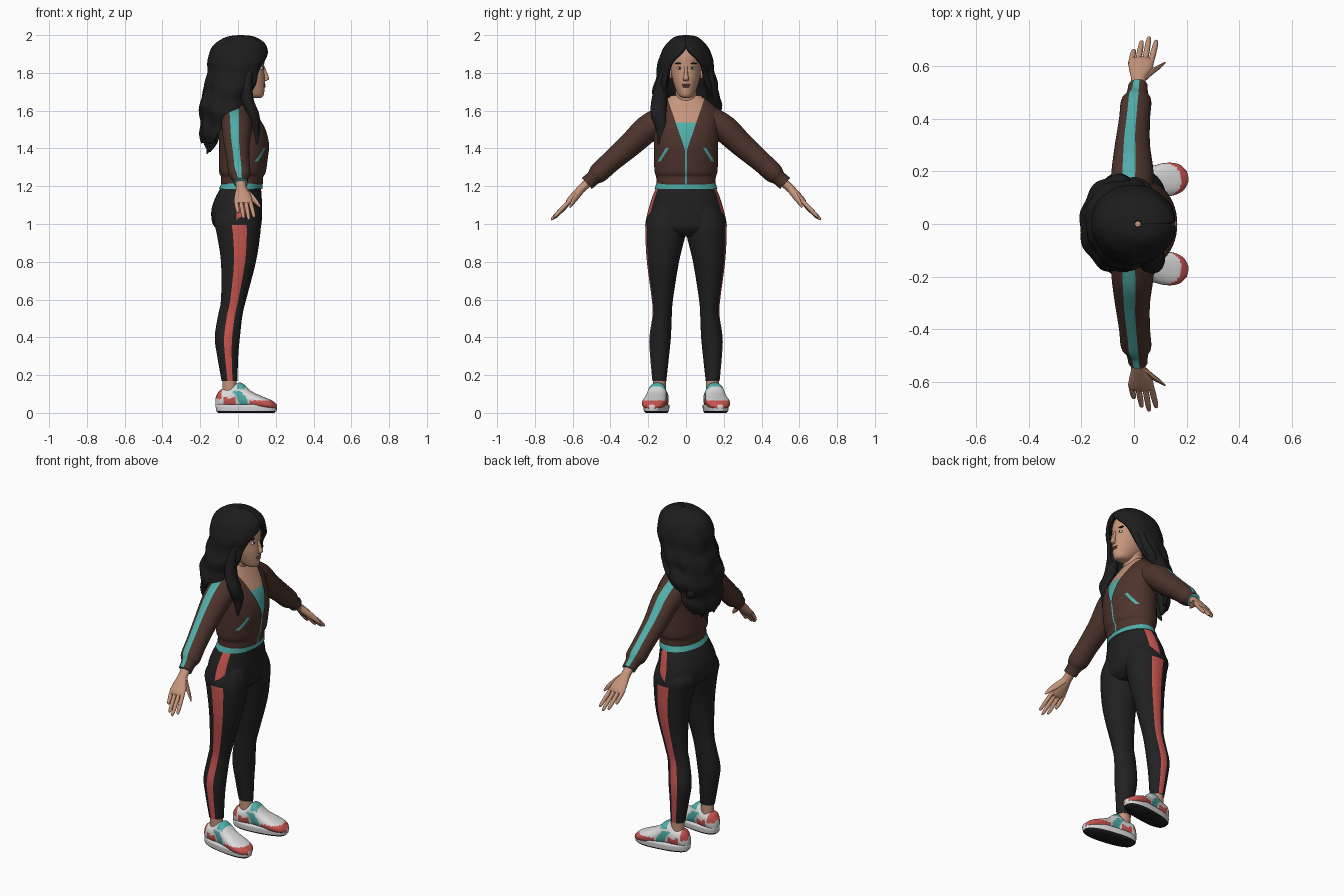
import bpy, bmesh, math
from mathutils import Vector

if "Cube" in bpy.data.objects:
    bpy.data.objects.remove(bpy.data.objects["Cube"], do_unlink=True)

X, Y, Z = Vector((1, 0, 0)), Vector((0, 1, 0)), Vector((0, 0, 1))


def material(name, r, g, b):
    mat = bpy.data.materials.new(name)
    mat.use_nodes = True
    mat.diffuse_color = (r, g, b, 1)
    bsdf = mat.node_tree.nodes["Principled BSDF"]
    bsdf.inputs["Base Color"].default_value = (r, g, b, 1)
    bsdf.inputs["Roughness"].default_value = .8
    return mat


hair_black = material("hair black", .012, .012, .012)
legging_black = material("legging black", .015, .015, .016)
brown = material("jacket brown", .075, .034, .025)
teal = material("teal", .08, .42, .4)
red = material("coral red", .58, .09, .08)
skin = material("skin", .56, .3, .2)
white = material("shoe white", .7, .7, .7)
lip = material("lip", .3, .09, .08)


def spline(rings, steps):
    """Catmull-Rom interpolation between rings of numbers."""
    out = []
    for i in range(len(rings) - 1):
        p = [rings[max(0, min(len(rings) - 1, i + d))] for d in (-1, 0, 1, 2)]
        for s in range(steps):
            t = s / steps
            out.append([b + t / 2 * (c - a + t * (2 * a - 5 * b + 4 * c - d + t * (3 * (b - c) + d - a)))
                        for a, b, c, d in zip(*p)])
    return out + [list(rings[-1])]


def finish(name, bm, mats):
    bmesh.ops.recalc_face_normals(bm, faces=bm.faces)
    mesh = bpy.data.meshes.new(name)
    bm.to_mesh(mesh)
    bm.free()
    for mat in mats:
        mesh.materials.append(mat)
    obj = bpy.data.objects.new(name, mesh)
    bpy.context.collection.objects.link(obj)
    bpy.ops.object.select_all(action='DESELECT')
    obj.select_set(True)
    bpy.context.view_layer.objects.active = obj
    bpy.ops.object.shade_smooth_by_angle(angle=math.radians(50))
    return obj


def skin_rings(rings, a, b, rule=None, sides=32, steps=4, cap=True, power=1, ripple=None):
    """Rings (x, y, z, radius a, radius b[, start, end angle]) joined into a surface."""
    bm, rows = bmesh.new(), []
    arc = len(rings[0]) > 5
    for ring in spline(rings, steps):
        t0, t1 = ring[5:7] if arc else (0, 360)
        row = []
        for k in range(sides + arc):
            t = math.radians(t0 + (t1 - t0) * k / sides)
            ca, sa = (math.copysign(abs(f(t)) ** power, f(t)) for f in (math.cos, math.sin))
            w = ripple(t, ring[2]) if ripple else 1
            row.append(bm.verts.new(Vector(ring[:3]) + (a * ca * ring[3] + b * sa * ring[4]) * w))
        rows.append(row)
    for low, high in zip(rows, rows[1:]):
        for k in range(sides):
            n = (k + 1) % len(low)
            f = bm.faces.new((low[k], low[n], high[n], high[k]))
            if rule:
                angle = (k + .5) / sides * 360
                f.material_index = rule(angle - 360 if angle > 180 else angle, f.calc_center_median())
    if cap and not arc:
        for row in (rows[0], rows[-1]):
            f = bm.faces.new(row)
            f.material_index = rule(0, f.calc_center_median()) if rule else 0
    return bm


def loft(name, rings, a, b, mats, *args, **kw):
    return finish(name, skin_rings(rings, a, b, *args, **kw), mats)


def upright(table, y=0, grow=0):
    """Rows (z, back x, front x, half width) to horizontal rings, a = y and b = x."""
    return [((r[1] + r[2]) / 2, y, r[0], r[3] + grow, (r[2] - r[1]) / 2 + grow) for r in table]


def blob(name, pos, size, mat):
    bm = bmesh.new()
    bmesh.ops.create_uvsphere(bm, u_segments=16, v_segments=10, radius=1)
    bmesh.ops.scale(bm, vec=size, verts=bm.verts)
    bmesh.ops.translate(bm, vec=pos, verts=bm.verts)
    return finish(name, bm, [mat])


def forward_angle(k):
    return k if abs(k) < 90 else math.copysign(180, k) - k


# Hips and waistband
hips = [(1.21, -.08, .12, .15), (1.15, -.115, .125, .176), (1.08, -.14, .127, .198),
        (1.01, -.137, .125, .213), (.97, -.11, .115, .2), (.935, -.06, .08, .1)]
loft("hips", upright(hips), Y, X, [legging_black, red],
     lambda k, c: int(3 < forward_angle(k) < 22 and c.z > .96), sides=48)
loft("waistband", upright([(1.185, -.098, .126, .163), (1.22, -.082, .126, .153)], grow=.003),
     Y, X, [teal], sides=48)

# Jacket with a cut neckline, zip and slanted pockets
torso = [(1.205, -.082, .125, .152), (1.215, -.09, .132, .157), (1.25, -.09, .134, .158),
         (1.275, -.1, .147, .166), (1.35, -.1, .158, .17), (1.42, -.1, .165, .17),
         (1.5, -.105, .15, .175), (1.57, -.1, .115, .178), (1.62, -.085, .085, .155),
         (1.66, -.065, .06, .11), (1.68, -.055, .05, .085)]
bm = skin_rings(upright(torso), Y, X, sides=48, cap=False)


def cut(point, normal, inside):
    faces = [f for f in bm.faces if f.calc_center_median().x > .03 and inside(f.calc_center_median())]
    geom = faces + list({e for f in faces for e in f.edges}) + list({v for f in faces for v in f.verts})
    bmesh.ops.bisect_plane(bm, geom=geom, plane_co=point, plane_no=normal)


NECK_BASE, NECK_SLOPE, ZIP = 1.375, .34, .005
for s in (1, -1):
    cut((0, 0, NECK_BASE), Vector((0, s, -NECK_SLOPE)), lambda c: c.z > 1.3)
    cut((0, s * ZIP, 0), Y, lambda c: c.z < 1.45)
    slant = Vector((0, s * .85, .53))
    for d in (-.007, .007):
        cut(Vector((0, s * .12, 1.368)) + slant * d, slant, lambda c: 1.32 < c.z < 1.42 and .07 < s * c.y)
bmesh.ops.delete(bm, context='FACES', geom=[
    f for f in bm.faces if f.calc_center_median().x > .02
    and abs(f.calc_center_median().y) < NECK_SLOPE * (f.calc_center_median().z - NECK_BASE)])
for f in bm.faces:
    c = f.calc_center_median()
    pocket = abs((abs(c.y) - .12) * .85 + (c.z - 1.368) * .53) < .007 and 1.33 < c.z < 1.41
    f.material_index = int(c.x > .03 and (abs(c.y) < ZIP or pocket))
finish("jacket", bm, [brown, teal])

# Chest with camisole, neck and head
loft("chest", upright(torso[3:], grow=-.008), Y, X, [skin, teal], lambda k, c: int(c.z < 1.53), sides=48)
loft("neck", upright([(1.56, -.07, .06, .075), (1.65, -.05, .055, .058), (1.76, -.04, .085, .056)]), Y, X, [skin])
head = [(1.668, .08, .12, .018), (1.68, .03, .135, .038), (1.72, -.03, .141, .058),
        (1.77, -.06, .142, .073), (1.82, -.08, .138, .08), (1.88, -.09, .138, .08),
        (1.93, -.08, .118, .068), (1.965, -.03, .07, .03)]
loft("head", upright(head), Y, X, [skin])
loft("nose", [(.133, 0, 1.835, .008, .008), (.145, 0, 1.795, .01, .011),
              (.152, 0, 1.768, .015, .013), (.14, 0, 1.757, .012, .008)], Y, X, [skin], sides=16)
blob("upper_lip", (.137, 0, 1.737), (.009, .024, .005), lip)
blob("lower_lip", (.137, 0, 1.727), (.009, .019, .006), lip)
for s, side in ((1, "left"), (-1, "right")):
    blob(side + "_eye", (.125, s * .034, 1.825), (.008, .016, .008), white)
    blob(side + "_iris", (.131, s * .034, 1.826), (.004, .006, .006), hair_black)
    blob(side + "_brow", (.126, s * .037, 1.85), (.008, .022, .004), hair_black)
    blob(side + "_ear", (.03, s * .082, 1.8), (.02, .012, .032), skin)

# Hair: open curtain around the face, then loose locks
curtain = [(.015, 0, 1.99, .012, .012, 0, 360), (.015, 0, 1.982, .07, .055, 0, 360),
           (.012, 0, 1.955, .118, .088, 0, 360), (.006, 0, 1.92, .142, .115, 4, 356),
           (0, 0, 1.86, .15, .136, 30, 330), (-.01, 0, 1.8, .145, .145, 40, 320),
           (-.03, 0, 1.72, .14, .158, 46, 318), (-.055, 0, 1.65, .137, .17, 55, 310),
           (-.07, 0, 1.58, .12, .165, 80, 285), (-.085, 0, 1.5, .105, .145, 95, 265),
           (-.105, 0, 1.43, .08, .115, 105, 255)]


def waves(t, z):
    fade = min(1, max(0, (1.93 - z) * 4))
    return 1 + fade * (.045 * math.sin(z * 48 + math.sin(t * 3)) + .03 * math.sin(t * 9 + z * 12))


hair = loft("hair", curtain, X, Y, [hair_black], sides=72, steps=6, ripple=waves)
shell = hair.modifiers.new("thickness", 'SOLIDIFY')
shell.thickness, shell.offset = .02, 0


def lock(name, points):
    loft(name, [(x, y, z, r, r * .8) for x, y, z, r in points], Y, X, [hair_black], sides=14)


for i, (y, tip) in enumerate([(-.11, 1.43), (-.065, 1.38), (-.02, 1.4), (.025, 1.37), (.07, 1.39), (.115, 1.45)]):
    x = -.165 + abs(y) * .4
    sway = .012 if i % 2 else -.012
    lock(f"back_lock_{i}", [(x + .01, y, 1.66, .025), (x - sway, y + sway, 1.56, .036),
                            (x + sway, y * .95, tip + .07, .032), (x - .01, y + sway, tip, .004)])
lock("right_front_lock", [(.07, -.1, 1.85, .022), (.05, -.125, 1.75, .034), (.05, -.14, 1.66, .042),
                          (.08, -.145, 1.58, .042), (.09, -.125, 1.5, .034), (.1, -.145, 1.42, .005)])
lock("left_front_lock", [(.06, .11, 1.84, .02), (.04, .13, 1.74, .032), (.0, .145, 1.66, .035), (-.02, .15, 1.6, .008)])

# Limbs, one set per side
leg = [(1.12, -.09, .1, .08, .085), (1.03, -.128, .119, .102, .108), (.95, -.113, .118, .108, .107),
       (.8, -.09, .095, .122, .085), (.6, -.09, .043, .125, .056), (.52, -.105, .024, .126, .051),
       (.4, -.123, .01, .137, .057), (.3, -.11, .001, .14, .05), (.17, -.087, -.003, .141, .037)]
sleeve = [(-.01, .1, 1.565, .075, .08), (-.006, .2, 1.507, .073, .08), (-.006, .3, 1.415, .064, .067),
          (.002, .4, 1.328, .056, .059), (.008, .465, 1.268, .053, .058), (.012, .492, 1.243, .04, .042),
          (.015, .525, 1.215, .04, .037)]
upper = [(-.117, .09, .02), (-.09, .125, .044), (-.04, .13, .05), (0, .158, .05), (.025, .155, .052),
         (.07, .115, .058), (.13, .087, .064), (.18, .066, .052), (.207, .045, .02)]
sole = [(0, .15, .05), (.008, .158, .058), (.014, .162, .06), (.04, .164, .062), (.045, .158, .056)]
fingers = [(-.012, .0, .665, 1.06), (.014, .03, .698, 1.03), (.04, .058, .713, 1.022), (.063, .086, .7, 1.035)]


def shoe_colour(k, c):
    if 0 < c.x < .045 and c.z > .125:
        return 2
    if .01 < c.x + (c.z - .06) * .6 < .06 and c.z < .115:
        return 2
    if c.x < -.085 and c.z > .075:
        return 1
    if c.x > .07 and c.z < .066 or -.075 < c.x < -.01 and c.z < .08:
        return 1
    return 0


for s, side in ((1, "left"), (-1, "right")):
    # Legs and shoes
    rings = [((x0 + x1) / 2, s * y, z, w, (x1 - x0) / 2) for z, x0, x1, y, w in leg]
    loft(side + "_leg", rings, Y * s, X, [legging_black, red],
         lambda k, c: int(-12 < k < 22 and c.z < 1), sides=48)
    loft(side + "_ankle", [(-.045, s * .141, z, .034, .038) for z in (.08, .19)], Y, X, [skin])
    parts = [loft(side + "_shoe_upper", [(x, 0, (top + .02) / 2, (top - .02) / 2, w) for x, top, w in upper],
                  Z, Y, [white, red, teal], shoe_colour, sides=40, steps=5, power=.85),
             loft(side + "_shoe_sole", [(.045, 0, z, r, w) for z, r, w in sole], X, Y, [white, hair_black],
                  lambda k, c: int(c.z < .012), sides=40, steps=3, power=.8)]
    for part in parts:
        part.location = (0, s * .15, 0)
        part.rotation_euler.z = s * .15

    # Sleeves, with a stripe on the outer side
    outward = Vector((0, s * .67, .74))
    loft(side + "_sleeve", [(x, s * y, *r) for x, y, *r in sleeve], outward, X, [brown, teal],
         lambda k, c: int(-28 < k < 11 and s * c.y > .12), sides=40)

    # Hands
    loft(side + "_palm", [(x, s * y, z, t, w) for x, y, z, t, w in (
        (.015, .5, 1.235, .024, .03), (.017, .55, 1.19, .022, .028), (.025, .59, 1.15, .02, .044),
        (.027, .62, 1.12, .016, .048), (.027, .632, 1.108, .008, .04))], outward, X, [skin], sides=20)
    for i, (x0, x1, y, z) in enumerate(fingers):
        base, tip = Vector((x0, s * .61, 1.128)), Vector((x1, s * y, z))
        loft(f"{side}_finger_{i}", [(*base.lerp(tip, t), r, r) for t, r in (
            (0, .011), (.5, .0115), (.9, .009), (1, .003))], outward, X, [skin], sides=10)
    loft(side + "_thumb", [(x, s * y, z, r, r) for x, y, z, r in (
        (.035, .55, 1.18, .014), (.068, .58, 1.145, .015), (.098, .6, 1.115, .011), (.118, .615, 1.09, .004))],
        outward, (X + Z).normalized(), [skin], sides=10)
